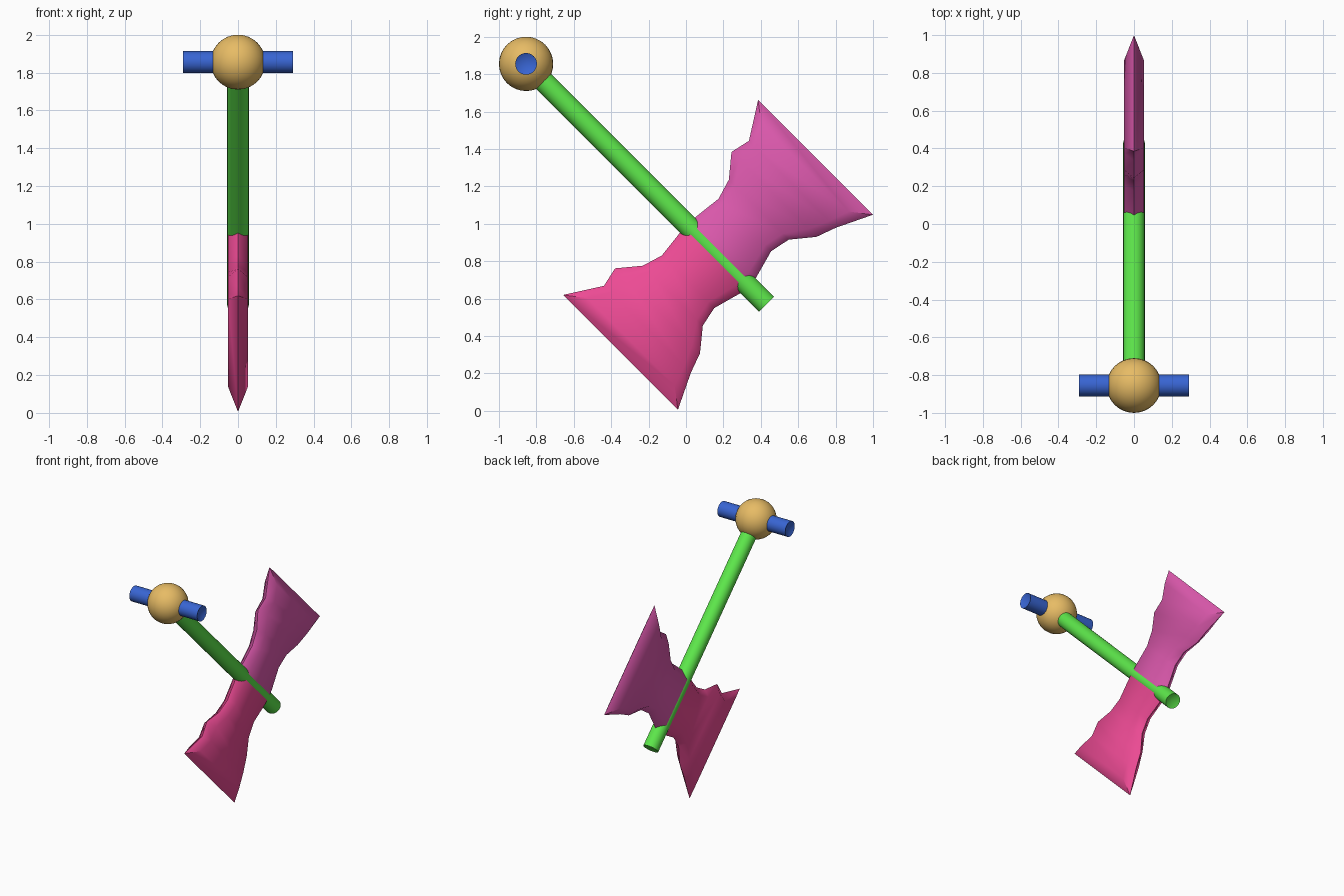
import bpy, bmesh, math
from mathutils import Vector, Matrix

if "Cube" in bpy.data.objects:
    bpy.data.objects.remove(bpy.data.objects["Cube"])

S = math.sqrt(0.5)


def finish(name, bm, color, angle=40):
    bmesh.ops.recalc_face_normals(bm, faces=bm.faces)
    me = bpy.data.meshes.new(name)
    bm.to_mesh(me)
    bm.free()
    ob = bpy.data.objects.new(name, me)
    bpy.context.collection.objects.link(ob)
    mat = bpy.data.materials.new(name + "_color")
    mat.diffuse_color = (*color, 1)
    mat.use_nodes = True
    mat.node_tree.nodes["Principled BSDF"].inputs["Base Color"].default_value = mat.diffuse_color
    me.materials.append(mat)
    bpy.ops.object.select_all(action='DESELECT')
    ob.select_set(True)
    bpy.context.view_layer.objects.active = ob
    bpy.ops.object.shade_smooth_by_angle(angle=math.radians(angle))
    return ob


def rod(name, a, b, radius, dish, color):
    """Round bar from a to b with slightly dished ends."""
    a, b = Vector(a), Vector(b)
    rot = (b - a).to_track_quat('Z', 'Y').to_matrix().to_4x4()
    bm = bmesh.new()
    bmesh.ops.create_cone(bm, cap_ends=True, segments=32, radius1=radius,
                          radius2=radius, depth=(b - a).length,
                          matrix=Matrix.Translation((a + b) / 2) @ rot)
    caps = [f for f in bm.faces if len(f.verts) > 4]
    bmesh.ops.poke(bm, faces=caps, offset=-dish)
    return finish(name, bm, color)


def place(x, u, v):
    """u runs down the shaft, v runs across it towards the blade edge."""
    return (x, 0.171 + (u + v) * S, 0.834 + (v - u) * S)


# blade outline: left u, right u, v, side bevel width
ROWS = [(-0.23, 0.235, 0.0, 0.05), (-0.228, 0.231, 0.055, 0.05),
        (-0.210, 0.187, 0.215, 0.045), (-0.243, 0.210, 0.325, 0.045),
        (-0.338, 0.304, 0.440, 0.06), (-0.314, 0.343, 0.548, 0.05),
        (-0.434, 0.434, 0.737, 0.105)]


def blade(name, side, color, half=0.052):
    bm = bmesh.new()
    rings = []
    for i, (l, r, v, w) in enumerate(ROWS):
        vi = v - 0.08 if i == len(ROWS) - 1 else v
        pts = [(0, l, v), (half, l + w, vi), (half, r - w, vi),
               (0, r, v), (-half, r - w, vi), (-half, l + w, vi)]
        rings.append([bm.verts.new(place(x, u, side * t)) for x, u, t in pts])
    for a, b in zip(rings, rings[1:]):
        for k in range(6):
            n = (k + 1) % 6
            bm.faces.new((a[k], a[n], b[n], b[k]))
    # sharpened outer edge
    e = rings[-1]
    bm.faces.new(e[:4])
    bm.faces.new((e[3], e[4], e[5], e[0]))
    bm.faces.new(rings[0])
    return finish(name, bm, color, 60)


# twin blades either side of the shaft
blade("upper_blade", 1, (0.72, 0.10, 0.42))
blade("lower_blade", -1, (0.85, 0.07, 0.30))

# shaft, ball pommel and cross bar
KNOB = (0, -0.855, 1.855)
rod("shaft", KNOB, (0, 0.43, 0.57), 0.057, 0.02, (0.11, 0.80, 0.07))
rod("cross_bar", (-0.29, KNOB[1], KNOB[2]), (0.29, KNOB[1], KNOB[2]),
    0.058, 0.03, (0.04, 0.13, 0.65))
bm = bmesh.new()
bmesh.ops.create_uvsphere(bm, u_segments=32, v_segments=16, radius=0.145,
                          matrix=Matrix.Translation(KNOB))
finish("ball_pommel", bm, (0.80, 0.50, 0.13))
